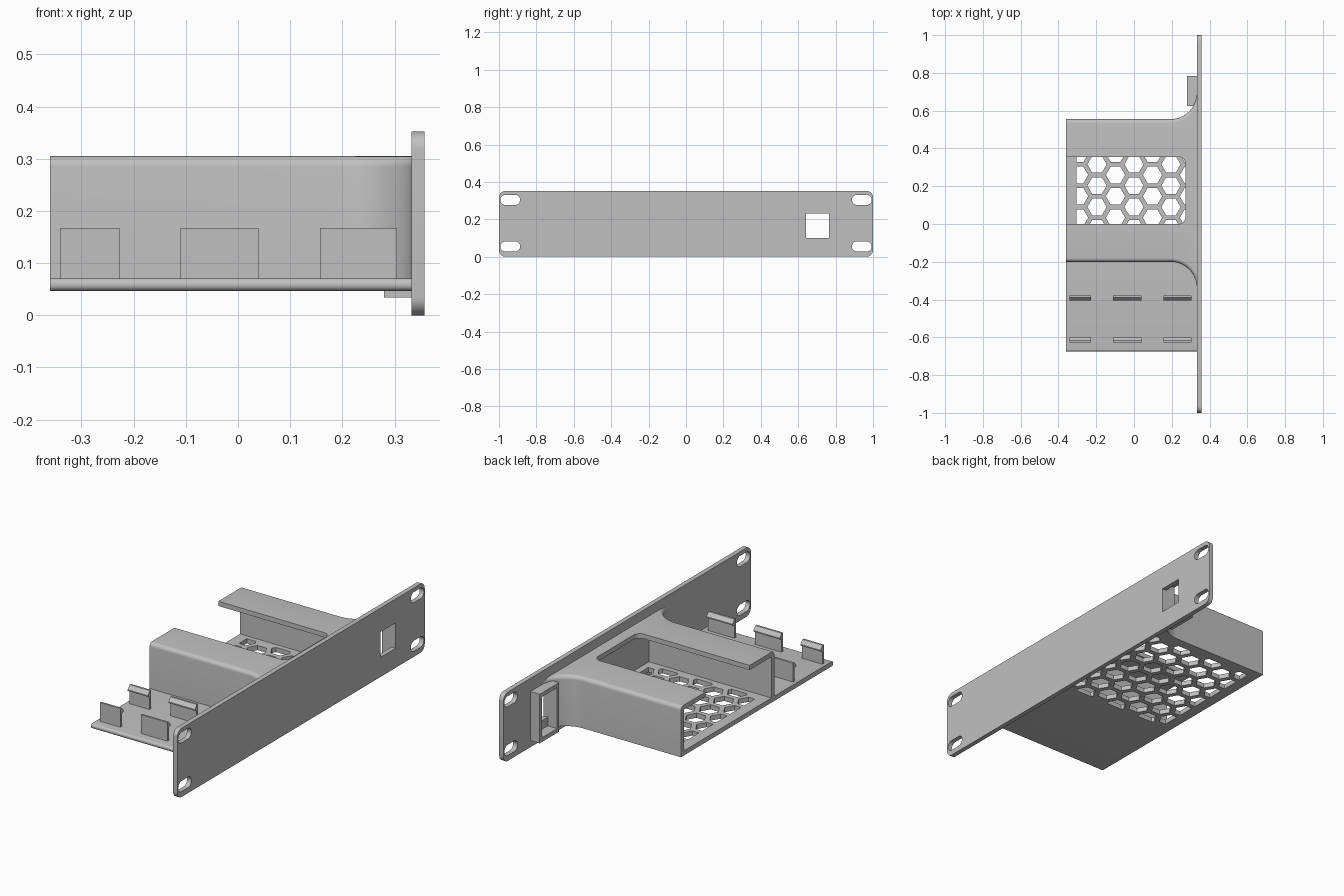
import bpy, bmesh
from math import sin, cos, pi, radians, sqrt

cube = bpy.data.objects.get("Cube")
if cube:
    bpy.data.objects.remove(cube, do_unlink=True)

grey = bpy.data.materials.new("light grey plastic")
grey.use_nodes = True
COLOUR = (0.53, 0.53, 0.53, 1)
grey.diffuse_color = COLOUR
grey.node_tree.nodes["Principled BSDF"].inputs["Base Color"].default_value = COLOUR


def finish(name, bm):
    bmesh.ops.recalc_face_normals(bm, faces=bm.faces)
    mesh = bpy.data.meshes.new(name)
    bm.to_mesh(mesh)
    bm.free()
    mesh.materials.append(grey)
    obj = bpy.data.objects.new(name, mesh)
    bpy.context.collection.objects.link(obj)
    return obj


def loft(name, rings):
    """Closed solid through matching rings of 3D points."""
    bm = bmesh.new()
    rows = [[bm.verts.new(p) for p in ring] for ring in rings]
    for a, b in zip(rows, rows[1:]):
        for i in range(len(a)):
            j = (i + 1) % len(a)
            bm.faces.new((a[i], a[j], b[j], b[i]))
    bm.faces.new(rows[0])
    bm.faces.new(rows[-1])
    return finish(name, bm)


def prism(name, profile, axis, lo, hi):
    """Extrude a (y, z) profile along x, or an (x, y) profile along z."""
    def at(v):
        return [(v, p, q) if axis == "x" else (p, q, v) for p, q in profile]
    return loft(name, [at(lo), at(hi)])


def rect(p0, p1, q0, q1):
    return [(p0, q0), (p1, q0), (p1, q1), (p0, q1)]


def arc(cx, cy, r, start, end, n=10):
    angles = [radians(start + (end - start) * i / n) for i in range(n + 1)]
    return [(cx + r * cos(a), cy + r * sin(a)) for a in angles]


def round_rect(p0, p1, q0, q1, r):
    return (arc(p1 - r, q1 - r, r, 0, 90) + arc(p0 + r, q1 - r, r, 90, 180)
            + arc(p0 + r, q0 + r, r, 180, 270) + arc(p1 - r, q0 + r, r, 270, 360))


def cut(obj, *cutters):
    bpy.context.view_layer.objects.active = obj
    for c in cutters:
        mod = obj.modifiers.new("cut", "BOOLEAN")
        mod.operation, mod.solver, mod.object = "DIFFERENCE", "EXACT", c
        bpy.ops.object.modifier_apply(modifier=mod.name)


# Main dimensions
BACK, PLATE, FACE = -0.36, 0.333, 0.357      # x of tray end, plate back, plate face
BOTTOM, FLOOR, TOP = 0.047, 0.071, 0.305     # z of tray
NEAR, FAR, WALL = -0.2, 0.555, 0.024         # y of housing sides
FLARE, EDGE = 0.14, 0.02                     # housing radii

# Face plate with four mounting slots and a socket window
face_plate = prism("face_plate", round_rect(-1, 1, 0, 0.352, 0.035), "x", PLATE, FACE)
cutters = []
for y in (-0.94, 0.94):
    for z in (0.055, 0.304):
        slot = round_rect(y - 0.053, y + 0.053, z - 0.027, z + 0.027, 0.0269)
        cutters.append(prism("slot_cutter", slot, "x", 0.3, 0.4))
window = prism("window_cutter", rect(0.642, 0.765, 0.1, 0.23), "x", 0.2, 0.4)
cut(face_plate, window, *cutters)

# Socket frame behind the window
socket_frame = prism("socket_frame", rect(0.625, 0.783, 0.034, 0.285), "x", 0.28, 0.34)
socket = prism("socket_cutter", rect(0.642, 0.765, 0.056, 0.265), "x", 0.2, 0.4)
cut(socket_frame, socket)


# Housing: sides flare into the plate, upper edges rounded
def outline(d, z):
    c = PLATE - FLARE
    pts = [(BACK, NEAR + d)] + arc(c, NEAR - FLARE, FLARE + d, 90, 0, 16)
    pts += arc(c, FAR + FLARE, FLARE + d, 0, -90, 16) + [(BACK, FAR - d)]
    return [(x, y, z) for x, y in pts]


rings = [outline(0, BOTTOM)]
for i in range(7):
    a = pi / 2 * i / 6
    rings.append(outline(EDGE * (1 - cos(a)), TOP - EDGE + EDGE * sin(a)))
housing = loft("housing", rings)
cavity = prism("cavity_cutter", rect(NEAR + WALL, FAR - WALL, FLOOR, TOP - WALL),
               "x", -0.5, 0.34)
opening = prism("opening_cutter", round_rect(-0.6, 0.272, 0, 0.355, 0.035), "z", 0.2, 0.4)

# Honeycomb vents, trimmed to a rectangle
PITCH, RADIUS = 0.113, 0.051
X0, X1, Y0, Y1 = -0.304, 0.3, -0.15, 0.505
bm = bmesh.new()
for col in range(-3, 4):
    for row in range(-5, 5):
        x = col * PITCH * sqrt(3) / 2
        y = 0.203 + (row + 0.5 * (col % 2)) * PITCH
        if X0 - 0.03 < x < X1 + 0.03 and Y0 - 0.03 < y < Y1 + 0.03:
            bm.faces.new([bm.verts.new((x + RADIUS * cos(k * pi / 3),
                                        y + RADIUS * sin(k * pi / 3), 0.02))
                          for k in range(6)])
for co, no in (((X0, 0, 0), (-1, 0, 0)), ((X1, 0, 0), (1, 0, 0)),
               ((0, Y0, 0), (0, -1, 0)), ((0, Y1, 0), (0, 1, 0))):
    bmesh.ops.bisect_plane(bm, geom=bm.verts[:] + bm.edges[:] + bm.faces[:],
                           plane_co=co, plane_no=no, clear_outer=True)
new = bmesh.ops.extrude_face_region(bm, geom=bm.faces[:], use_keep_orig=True)
bmesh.ops.translate(bm, vec=(0, 0, 0.08),
                    verts=[v for v in new["geom"] if isinstance(v, bmesh.types.BMVert)])
vents = finish("vent_cutter", bm)
cut(housing, cavity, opening, vents, socket)

# Side tray with a rounded front edge
r = 0.011
tray = prism("side_tray", [(-0.19, BOTTOM), (-0.19, FLOOR)]
             + arc(-0.675 + r, FLOOR - r, r, 90, 180, 6)
             + arc(-0.675 + r, BOTTOM + r, r, 180, 270, 6), "x", BACK, 0.34)

# Two facing rows of snap clips with inward hooks
parts = [face_plate, socket_frame, housing, tray]
for row, y, s in (("front", -0.627, 1), ("rear", -0.378, -1)):
    hook = [(0, 0.065), (0.012, 0.065), (0.012, 0.136), (0.027, 0.142),
            (0.027, 0.148), (0.01, 0.167), (0, 0.167)]
    profile = [(y + s * p, z) for p, z in hook]
    for i, (x0, x1) in enumerate(((-0.341, -0.227), (-0.11, 0.039), (0.157, 0.305))):
        parts.append(prism(f"{row}_clip_{i + 1}", profile, "x", x0, x1))

# Remove cutters and shade the rounds
for c in cutters + [window, socket, cavity, opening, vents]:
    bpy.data.objects.remove(c, do_unlink=True)
bpy.ops.object.select_all(action="DESELECT")
for p in parts:
    p.select_set(True)
bpy.context.view_layer.objects.active = face_plate
bpy.ops.object.shade_smooth_by_angle(angle=radians(30))
